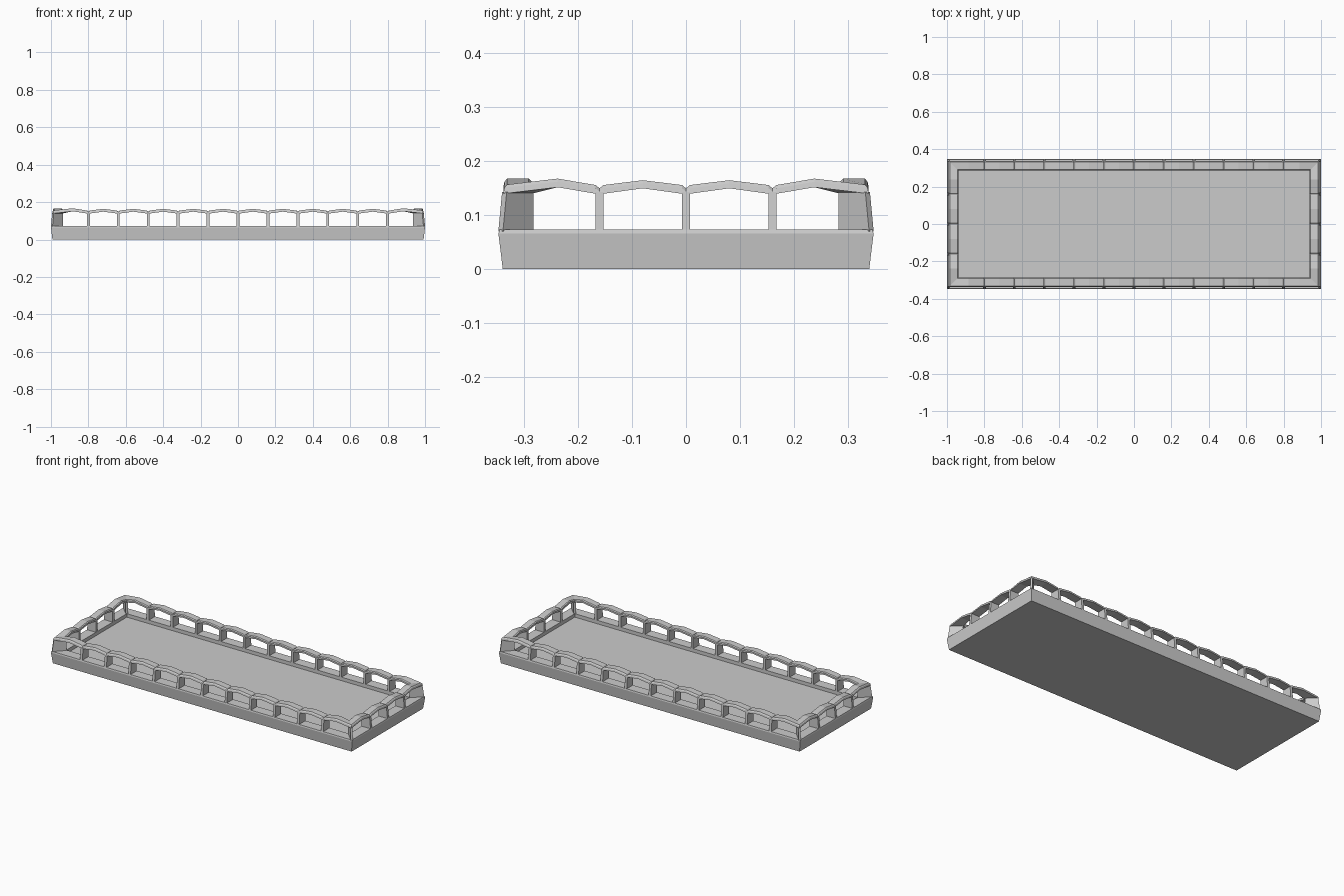
import bpy, math
from mathutils import Vector

if "Cube" in bpy.data.objects:
    bpy.data.objects.remove(bpy.data.objects["Cube"])

HX, HY = 1.0, 0.347      # outer half sizes
DEPTH = 0.061            # width of the rim and railing
RIM = 0.073              # height of the rim


def make(name, verts, faces):
    me = bpy.data.meshes.new(name)
    me.from_pydata(verts, [], faces)
    me.update()
    ob = bpy.data.objects.new(name, me)
    bpy.context.collection.objects.link(ob)
    return ob


# Tray base: stacked rectangles forming flared sides, rim and recessed floor
rings = [(0.008, 0), (0, 0.065), (0.002, RIM), (DEPTH, RIM), (DEPTH, 0.052)]
verts, faces = [], []
for d, z in rings:
    x, y = HX - d, HY - d
    verts += [(-x, -y, z), (x, -y, z), (x, y, z), (-x, y, z)]
for r in range(len(rings) - 1):
    for i in range(4):
        j = (i + 1) % 4
        faces.append((4 * r + i, 4 * r + j, 4 * r + 4 + j, 4 * r + 4 + i))
n = 4 * (len(rings) - 1)
faces += [(3, 2, 1, 0), (n, n + 1, n + 2, n + 3)]
make("tray_base", verts, faces)


# Railing profile along one side: (position, low z, high z)
def stations(half, count):
    posts = [0.16 * i for i in range(-count, count + 1)]
    out = []
    mid = (half + posts[-1]) / 2 - 0.016
    out += [(-mid, 0.151, 0.167)]
    for k, p in enumerate(posts):
        out += [(p - 0.007, 0.139, 0.155), (p, 0.139, 0.149), (p + 0.007, 0.139, 0.155)]
        if k < len(posts) - 1:
            out.append((p + 0.08, 0.149, 0.164))
    out += [(mid, 0.151, 0.167)]
    return posts, out


# Cap rail: one closed loop swept round the tray with mitred corners
def section(lo, hi):
    return [(0.009, lo), (0.011, hi - 0.006), (0.016, hi),
            (DEPTH - 0.005, hi), (DEPTH, hi - 0.005), (DEPTH, lo)]


SIDES = [(Vector((1, 0, 0)), HX, HY, 5), (Vector((0, 1, 0)), HY, HX, 1),
         (Vector((-1, 0, 0)), HX, HY, 5), (Vector((0, -1, 0)), HY, HX, 1)]
verts, faces = [], []
for along, half, off, count in SIDES:
    outward = Vector((along.y, -along.x, 0))
    for d, z in section(0.139, 0.156):
        verts.append(along * -(half - d) + outward * (off - d) + Vector((0, 0, z)))
    posts, sts = stations(half, count)
    for t, lo, hi in sts:
        for d, z in section(lo, hi):
            verts.append(along * t + outward * (off - d) + Vector((0, 0, z)))
total = len(verts) // 6
for s in range(total):
    a, b = 6 * s, 6 * ((s + 1) % total)
    for i in range(6):
        j = (i + 1) % 6
        faces.append((a + i, b + i, b + j, a + j))
make("arched_rail", verts, faces)


# Upright plates: outer edge leans inward towards the rail
def plate(name, outer_lo, outer_hi, inner, side):
    v = []
    for s in (-1, 1):
        for p, z in ((outer_lo, RIM - 0.004), (outer_hi, 0.142),
                     (inner, 0.142), (inner, RIM - 0.004)):
            v.append(p + side * s + Vector((0, 0, z)))
    f = [(0, 1, 2, 3), (7, 6, 5, 4)]
    f += [(i, i + 4, (i + 1) % 4 + 4, (i + 1) % 4) for i in range(4)]
    make(name, v, f)


for along, half, off, count in SIDES:
    outward = Vector((along.y, -along.x, 0))
    for p in stations(half, count)[0]:
        at = lambda d: along * p + outward * (off - d)
        plate("post", at(0.002), at(0.009), at(DEPTH), along * 0.0075)
    # thin diagonal plate at each corner
    at = lambda d: along * (half - d) + outward * (off - d)
    plate("corner_post", at(0.004), at(0.011), at(DEPTH),
          (along - outward).normalized() * 0.006)
